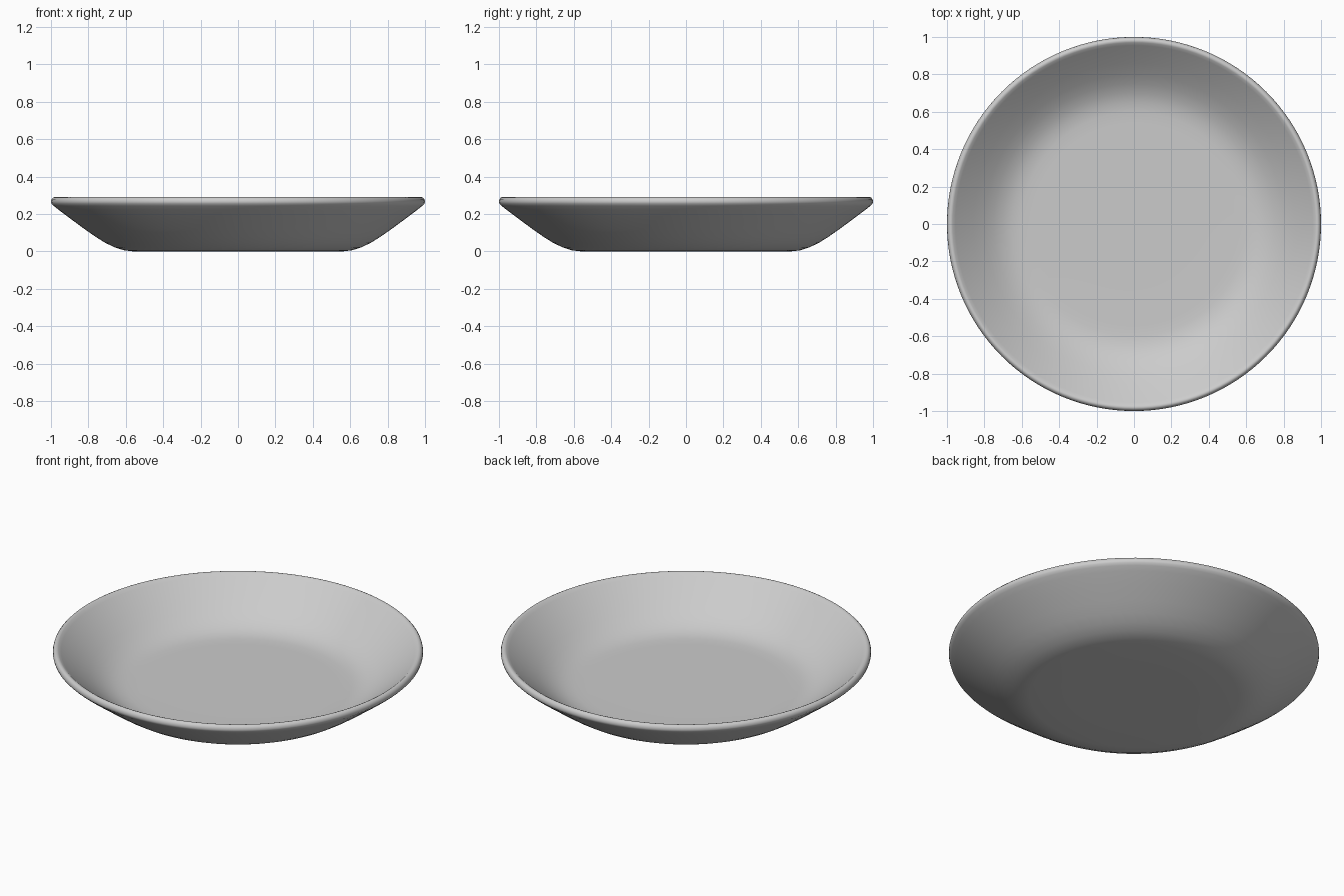
import bpy, bmesh, math
from mathutils import Matrix

if "Cube" in bpy.data.objects:
    bpy.data.objects.remove(bpy.data.objects["Cube"])

# Half profile (radius, height): outside from the base up, over the rim, down to the floor
profile = [(0, 0), (0.3, 0), (0.56, 0), (0.61, 0.006), (0.66, 0.022), (0.71, 0.046), (0.76, 0.077),
           (0.82, 0.119), (0.90, 0.178), (0.96, 0.223), (0.985, 0.243), (0.997, 0.255),
           (1.0, 0.266), (0.997, 0.279), (0.989, 0.288), (0.98, 0.291), (0.97, 0.287),
           (0.955, 0.274), (0.92, 0.244), (0.86, 0.194), (0.80, 0.147), (0.75, 0.113),
           (0.70, 0.087), (0.65, 0.071), (0.60, 0.065), (0.54, 0.064), (0.3, 0.064), (0, 0.064)]

# Shallow dish: spin the profile around z
bm = bmesh.new()
verts = [bm.verts.new((r, 0, z)) for r, z in profile]
edges = [bm.edges.new(pair) for pair in zip(verts, verts[1:])]
bmesh.ops.spin(bm, geom=verts + edges, cent=(0, 0, 0), axis=(0, 0, 1),
               angle=math.tau, steps=128, use_duplicate=False)
bmesh.ops.remove_doubles(bm, verts=bm.verts, dist=0.0005)
bmesh.ops.recalc_face_normals(bm, faces=bm.faces)
for f in bm.faces:
    f.smooth = True

mesh = bpy.data.meshes.new("dish")
bm.to_mesh(mesh)
bm.free()
dish = bpy.data.objects.new("dish", mesh)
bpy.context.collection.objects.link(dish)
